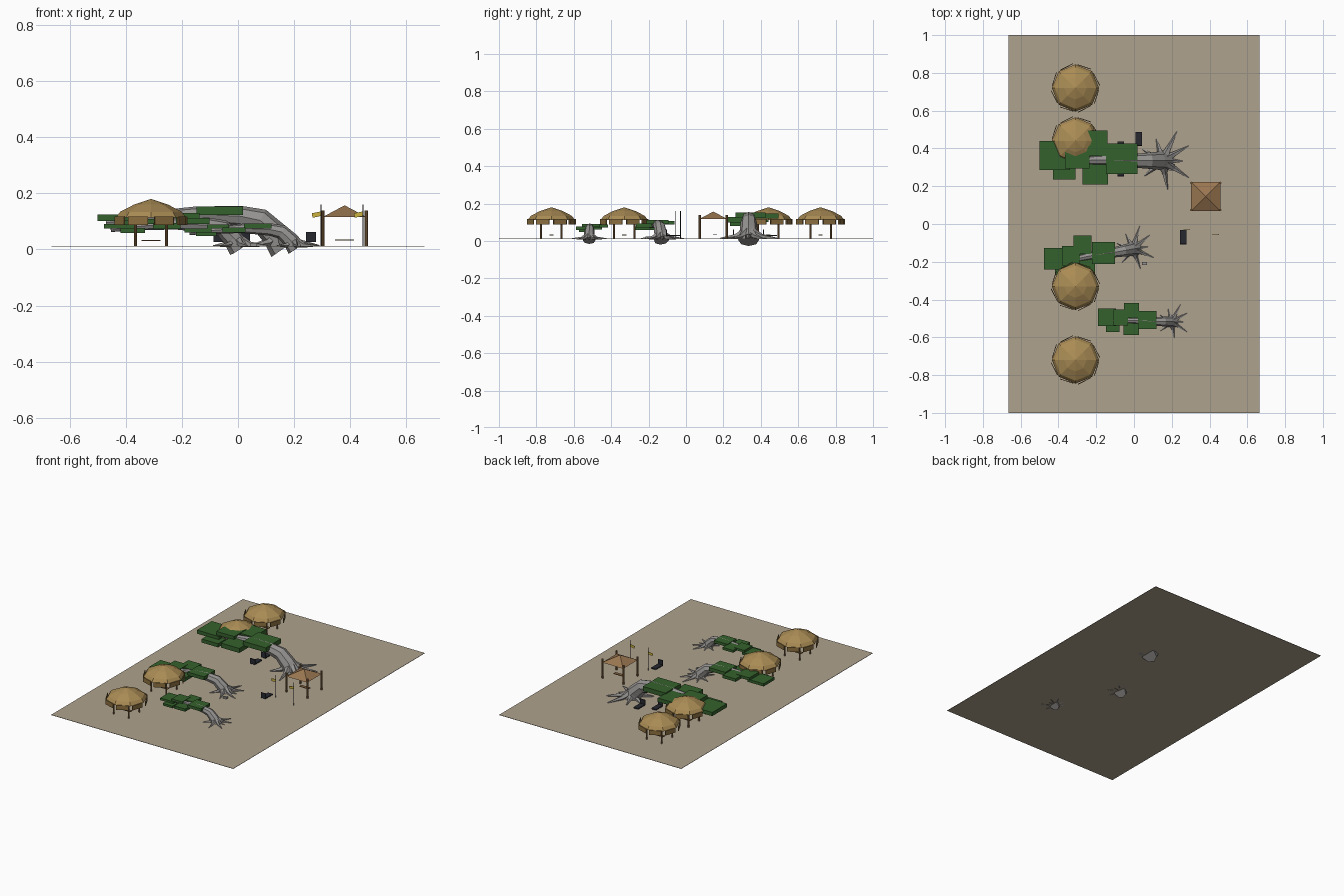
import bpy, bmesh
from math import sin, cos, pi, radians, atan2
from mathutils import Vector

if "Cube" in bpy.data.objects:
    bpy.data.objects.remove(bpy.data.objects["Cube"])

def mat(name, r, g, b):
    m = bpy.data.materials.new(name)
    m.diffuse_color = (r, g, b, 1)
    m.use_nodes = True
    m.node_tree.nodes["Principled BSDF"].inputs["Base Color"].default_value = m.diffuse_color
    return m

SAND = mat("sand", .42, .36, .27)
THATCH = mat("thatch", .40, .26, .09)
FRINGE = mat("dark_thatch", .26, .16, .05)
WOOD = mat("wood", .24, .13, .05)
ROOF = mat("roof_wood", .32, .18, .08)
BARK = mat("bark", .30, .29, .28)
LEAF = mat("leaf", .035, .12, .025)
DARK = mat("dark_fabric", .02, .022, .03)
YELLOW = mat("flag_yellow", .6, .45, .05)

def finish(name, bm, m):
    bmesh.ops.recalc_face_normals(bm, faces=bm.faces)
    me = bpy.data.meshes.new(name)
    bm.to_mesh(me)
    bm.free()
    me.materials.append(m)
    o = bpy.data.objects.new(name, me)
    bpy.context.collection.objects.link(o)
    return o

def box(name, c, size, m, rz=0):
    bm = bmesh.new()
    bmesh.ops.create_cube(bm, size=1)
    bmesh.ops.scale(bm, vec=size, verts=bm.verts)
    o = finish(name, bm, m)
    o.location = c
    o.rotation_euler.z = rz
    return o

def post(name, x, y, z0, z1, r, m, n=8):
    bm = bmesh.new()
    bmesh.ops.create_cone(bm, cap_ends=True, segments=n, radius1=r, radius2=r, depth=z1 - z0)
    finish(name, bm, m).location = (x, y, (z0 + z1) / 2)

def lathe(name, c, prof, n, m, turn=0):
    # stacked rings closed at the top by an apex
    bm = bmesh.new()
    rings = [[bm.verts.new((r * cos(turn + 2 * pi * i / n), r * sin(turn + 2 * pi * i / n), z))
              for i in range(n)] for r, z in prof[:-1]]
    top = bm.verts.new((0, 0, prof[-1][1]))
    bm.faces.new(rings[0])
    for i in range(n):
        j = (i + 1) % n
        for a, b in zip(rings, rings[1:]):
            bm.faces.new((a[i], a[j], b[j], b[i]))
        bm.faces.new((rings[-1][i], rings[-1][j], top))
    finish(name, bm, m).location = c

def tube(name, pts, radii, n, m):
    # tapered faceted tube along a path
    bm = bmesh.new()
    rings = []
    pts = [Vector(p) for p in pts]
    for k, (p, r) in enumerate(zip(pts, radii)):
        t = (pts[min(k + 1, len(pts) - 1)] - pts[max(k - 1, 0)]).normalized()
        side = Vector((-t.y, t.x, 0)).normalized()
        up = side.cross(t)
        rings.append([bm.verts.new(p + r * (cos(a) * side + sin(a) * up))
                      for a in (2 * pi * i / n for i in range(n))])
    for a, b in zip(rings, rings[1:]):
        for i in range(n):
            j = (i + 1) % n
            bm.faces.new((a[i], a[j], b[j], b[i]))
    bm.faces.new(rings[0])
    bm.faces.new(rings[-1])
    return finish(name, bm, m)

G = .012
box("ground", (0, 0, G - .001), (1.33, 2, .002), SAND)

# thatched umbrella huts
def hut(x, y):
    lathe("hut_roof", (x, y, 0), [(.125, .113), (.11, .134), (.06, .16), (0, .18)], 8, THATCH)
    for i in range(8):
        a = 2 * pi * (i + .5) / 8
        box("hut_fringe", (x + .121 * cos(a), y + .121 * sin(a), .102), (.004, .075, .03),
            FRINGE, a + .08)
    for sx in (-1, 1):
        for sy in (-1, 1):
            post("hut_post", x + .055 * sx, y + .055 * sy, G, .135, .005, WOOD)
    box("hut_bench", (x, y, .032), (.067, .022, .004), WOOD)

for hy in (.72, .44, -.33, -.72):
    hut(-.31, hy)

# wind-bent trees: trunk, spreading roots, leaf slabs (cx, cy, cz, sx, sy, sz)
LEAVES = [(-.55, .028, .113, .16, .155, .024), (-.50, -.032, .092, .12, .135, .024),
          (-.335, -.05, .114, .135, .15, .03), (-.195, .01, .138, .165, .16, .03),
          (-.335, .093, .133, .13, .135, .026), (-.43, .03, .137, .13, .14, .024)]
TRUNK = [(.035, 0, .005), (0, 0, .055), (-.05, 0, .103), (-.12, 0, .118),
         (-.28, .005, .125), (-.44, 0, .115), (-.60, .01, .095)]
ROOTS = [(63, .173), (29, .16), (-2, .11), (-33, .165), (-80, .156), (-140, .125), (150, .12), (105, .12)]

def tree(x, y, s, deg):
    a = radians(deg)
    def place(px, py, pz):
        return (x + s * (px * cos(a) - py * sin(a)), y + s * (px * sin(a) + py * cos(a)), s * pz)
    tube("trunk", [place(*p) for p in TRUNK],
         [s * r for r in (.056, .048, .043, .037, .028, .021, .01)], 8, BARK)
    for d, l in ROOTS:
        t = radians(d)
        path = [(.02 + f * l * cos(t), f * l * sin(t), z)
                for f, z in ((.1, .05), (.45, .024), (1, G / s + .001))]
        tube("root", [place(*p) for p in path], [s * .024, s * .014, s * .003], 5, BARK)
    for cx, cy, cz, sx, sy, sz in LEAVES:
        box("leaf_slab", place(cx, cy, cz), (s * sx, s * sy, s * sz), LEAF)

tree(.13, .335, 1, 0)
tree(-.02, -.135, .73, 10)
tree(.187, -.517, .6, -1)

# pavilion
px, py = .38, .146
lathe("pavilion_roof", (px, py, 0), [(.109, .116), (0, .157)], 4, ROOF, pi / 4)
for sx in (-1, 1):
    for sy in (-1, 1):
        post("pavilion_post", px + .077 * sx, py + .072 * sy, G, .138, .006, WOOD)
box("pavilion_bench", (px, py + .01, .033), (.067, .022, .004), WOOD)

# dark beach chairs
for cx, cy in ((.026, .45), (-.07, .40), (-.07, .29), (.26, -.07)):
    box("chair_seat", (cx, cy, .03), (.035, .075, .006), DARK)
    box("chair_back", (cx, cy - .035, .045), (.035, .005, .034), DARK)

# flags on thin poles
for fx, fy in ((.296, -.03), (.446, -.055)):
    post("flag_pole", fx, fy, G, .16, .002, DARK, 6)
    f = box("flag", (fx - .016, fy, .124), (.032, .002, .016), YELLOW)
    f.rotation_euler.y = -.2

# small stones
box("stone", (.2, .3, .02), (.035, .035, .02), BARK)
box("stone", (.055, -.21, .017), (.025, .015, .012), BARK)
